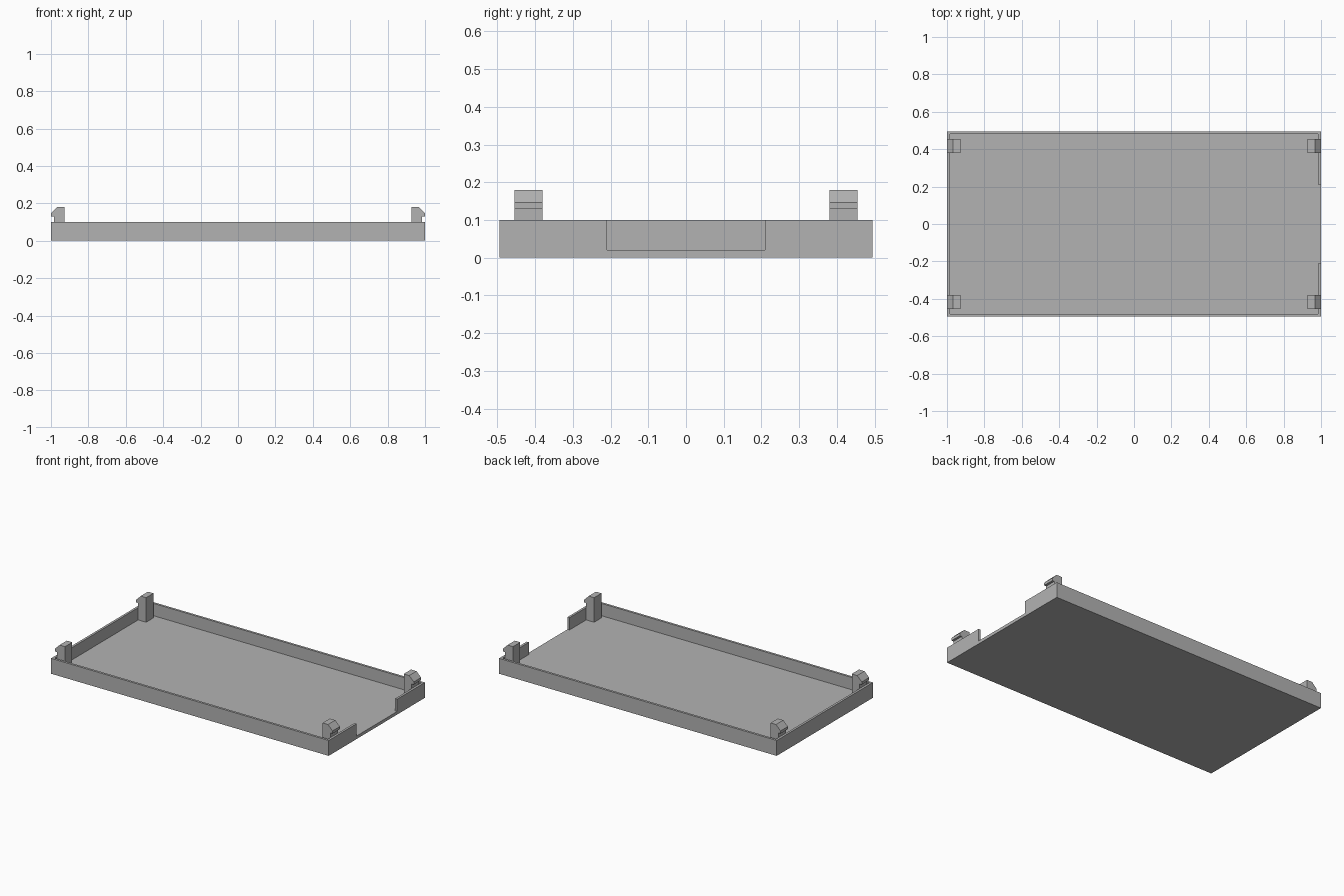
import bpy
import bmesh

cube = bpy.data.objects.get("Cube")
if cube:
    bpy.data.objects.remove(cube, do_unlink=True)

grey = bpy.data.materials.new("plain grey")
grey.use_nodes = True
grey.diffuse_color = (0.45, 0.45, 0.45, 1)
grey.node_tree.nodes["Principled BSDF"].inputs["Base Color"].default_value = grey.diffuse_color

HALF_X, HALF_Y = 1.0, 0.495
WALL, FLOOR, RIM = 0.015, 0.02, 0.1
INNER_X = HALF_X - WALL


def add_object(name, bm):
    bmesh.ops.recalc_face_normals(bm, faces=bm.faces)
    mesh = bpy.data.meshes.new(name)
    bm.to_mesh(mesh)
    bm.free()
    mesh.materials.append(grey)
    obj = bpy.data.objects.new(name, mesh)
    bpy.context.collection.objects.link(obj)
    return obj


def box(name, low, high):
    bm = bmesh.new()
    bmesh.ops.create_cube(bm, size=1)
    for v in bm.verts:
        v.co = [lo if c < 0 else hi for c, lo, hi in zip(v.co, low, high)]
    return add_object(name, bm)


# Tray: solid slab, hollowed out, with an opening in the left end wall
tray = box("tray", (-HALF_X, -HALF_Y, 0), (HALF_X, HALF_Y, RIM))
cutters = [
    box("hollow_cutter", (-INNER_X, WALL - HALF_Y, FLOOR), (INNER_X, HALF_Y - WALL, 0.2)),
    box("opening_cutter", (0.9, -0.21, FLOOR), (1.1, 0.21, 0.2)),
]
for cutter in cutters:
    mod = tray.modifiers.new(cutter.name, 'BOOLEAN')
    mod.operation = 'DIFFERENCE'
    mod.solver = 'EXACT'
    mod.object = cutter
bpy.context.view_layer.objects.active = tray
for cutter in cutters:
    bpy.ops.object.modifier_apply(modifier=cutter.name)
    bpy.data.objects.remove(cutter, do_unlink=True)

# Snap clips: hooked profile standing on the floor inside each corner
HOOK = [(0.928, FLOOR), (INNER_X, FLOOR), (INNER_X, 0.13), (HALF_X, 0.13),
        (HALF_X, 0.147), (0.967, 0.18), (0.928, 0.18)]
for side, sx in (("left", 1), ("right", -1)):
    for end, sy in (("front", -1), ("back", 1)):
        bm = bmesh.new()
        face = bm.faces.new([bm.verts.new((sx * x, sy * 0.38, z)) for x, z in HOOK])
        out = bmesh.ops.extrude_face_region(bm, geom=[face])
        moved = [g for g in out["geom"] if isinstance(g, bmesh.types.BMVert)]
        bmesh.ops.translate(bm, verts=moved, vec=(0, sy * 0.075, 0))
        add_object(f"{end}_{side}_clip", bm)
